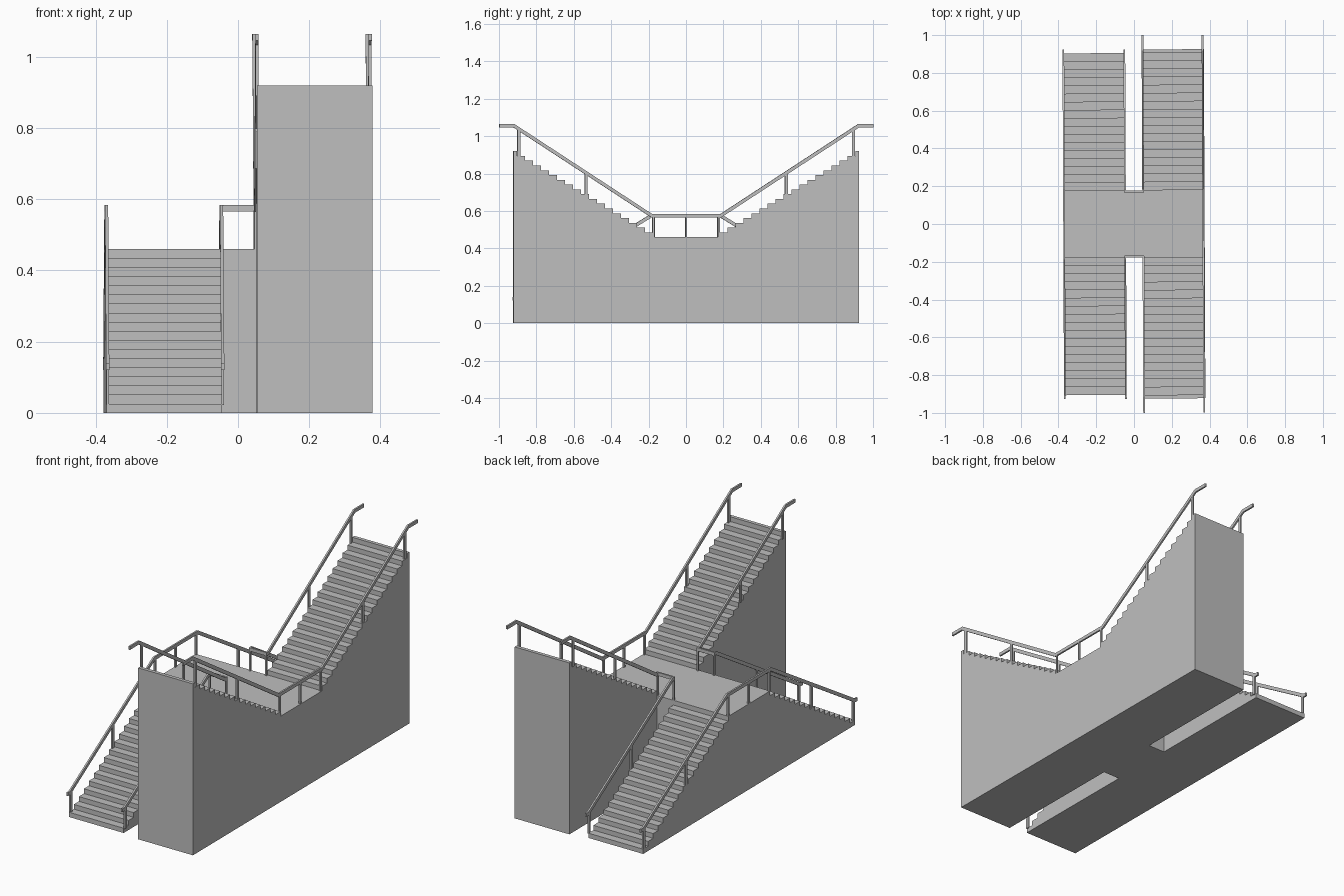
import bpy
import bmesh
from math import floor
from mathutils import Vector, Matrix

cube = bpy.data.objects.get("Cube")
if cube:
    bpy.data.objects.remove(cube)

STEPS = 18
LANDING_Z = 0.46
LANDING_Y = 0.178
END_Y = 0.905
RISE = LANDING_Z / STEPS
RUN = (END_Y - LANDING_Y) / (STEPS - 1)
RAIL_Z = 0.575
SKEW = Matrix.Rotation(0.0045, 3, "Z")   # the whole staircase is turned slightly

grey = bpy.data.materials.new("concrete_grey")
grey.use_nodes = True
colour = (0.52, 0.52, 0.52, 1)
grey.diffuse_color = colour
grey.node_tree.nodes["Principled BSDF"].inputs["Base Color"].default_value = colour


def finish(name, bm):
    """Turn a bmesh into a named grey object."""
    bmesh.ops.recalc_face_normals(bm, faces=bm.faces)
    bmesh.ops.transform(bm, matrix=SKEW.to_4x4(), verts=bm.verts)
    mesh = bpy.data.meshes.new(name)
    bm.to_mesh(mesh)
    bm.free()
    mesh.materials.append(grey)
    obj = bpy.data.objects.new(name, mesh)
    bpy.context.collection.objects.link(obj)
    return obj


def add_box(bm, low, high):
    low, high = Vector(low), Vector(high)
    size = high - low
    mat = Matrix.Translation((low + high) / 2) @ Matrix.Diagonal((*size, 1))
    bmesh.ops.create_cube(bm, size=1, matrix=mat)


def stair_profile(direction):
    """Half profile from the landing edge outward, as (y, z) points."""
    points, z = [], LANDING_Z
    for i in range(STEPS):
        y = LANDING_Y + i * RUN
        points.append((y, z))
        z += direction * RISE
        points.append((y, z))
    if direction > 0:
        points += [(0.924, z), (0.924, 0)]
    return points


def stair_block(name, x0, x1, direction):
    """Solid double flight with a landing in the middle."""
    half = stair_profile(direction)
    outline = [(-y, z) for y, z in reversed(half)] + half
    bm = bmesh.new()
    face = bm.faces.new([bm.verts.new((x0, y, z)) for y, z in outline])
    out = bmesh.ops.extrude_face_region(bm, geom=[face])
    moved = [g for g in out["geom"] if isinstance(g, bmesh.types.BMVert)]
    bmesh.ops.translate(bm, vec=(x1 - x0, 0, 0), verts=moved)
    return finish(name, bm)


def tread_height(y, direction):
    y = abs(y)
    if y <= LANDING_Y + 0.01:
        return LANDING_Z
    step = min(floor((y - LANDING_Y) / RUN) + 1, STEPS)
    return LANDING_Z + direction * step * RISE


def mitre(a, b):
    return (a + b) / (1 + a.dot(b))


def handrail(name, path, width=0.009, height=0.018):
    """Rectangular bar swept along a path with mitred corners."""
    pts = [Vector(p) for p in path]
    sides, ups = [], []
    for a, b in zip(pts, pts[1:]):
        t = (b - a).normalized()
        s = t.cross(Vector((0, 0, 1))).normalized()
        sides.append(s)
        ups.append(s.cross(t))
    bm = bmesh.new()
    rings = []
    for i, p in enumerate(pts):
        j, k = max(i - 1, 0), min(i, len(sides) - 1)
        s = mitre(sides[j], sides[k]) * width / 2
        u = mitre(ups[j], ups[k]) * height / 2
        rings.append([bm.verts.new(p + v) for v in (s + u, u - s, -s - u, s - u)])
    for a, b in zip(rings, rings[1:]):
        for i in range(4):
            n = (i + 1) % 4
            bm.faces.new((a[i], a[n], b[n], b[i]))
    bm.faces.new(rings[0])
    bm.faces.new(rings[-1])
    return finish(name, bm)


def slope_z(y, direction):
    """Rail centre height above a point on the flight."""
    y = abs(y)
    far_y, far_z = (0.92, 1.055) if direction > 0 else (0.905, 0.13)
    t = min(max((y - 0.185) / (far_y - 0.185), 0), 1)
    return RAIL_Z + t * (far_z - RAIL_Z)


def posts(name, x, ys, direction):
    bm = bmesh.new()
    for y in ys:
        w = 0.005 if abs(y) < 0.2 else 0.008
        add_box(bm, (x - 0.004, y - w, tread_height(y, direction) - 0.004),
                (x + 0.004, y + w, slope_z(y, direction)))
    return finish(name, bm)


def rail_half(x, direction, sign):
    """Rail points from the far end in to the landing."""
    ys = (1.0, 0.92, 0.185) if direction > 0 else (0.925, 0.905, 0.185)
    return [(x, sign * y, slope_z(y, direction)) for y in ys]


# Solid flights and the bridge joining their landings
stair_block("upper_flights", 0.0495, 0.374, 1)
stair_block("lower_flights", -0.374, -0.0495, -1)
bm = bmesh.new()
add_box(bm, (-0.0495, -LANDING_Y, 0), (0.0495, LANDING_Y, LANDING_Z))
finish("landing_bridge", bm)

# Outer rails run the whole length
for label, x, d in (("upper", 0.367, 1), ("lower", -0.370, -1)):
    handrail(label + "_outer_handrail", rail_half(x, d, -1) + rail_half(x, d, 1)[::-1])
    posts(label + "_outer_posts", x, (-0.895, -0.535, -0.175, 0, 0.175, 0.535, 0.895), d)

# Inner rails wrap around the end of each slot
UP_X, LOW_X = 0.049, -0.047
for label, s in (("front", -1), ("back", 1)):
    corner = [(UP_X, s * 0.172, RAIL_Z), (LOW_X, s * 0.172, RAIL_Z)]
    handrail(label + "_inner_handrail",
             rail_half(UP_X, 1, s) + corner + rail_half(LOW_X, -1, s)[::-1])
    ys = [s * y for y in (0.172, 0.535, 0.895)]
    posts(label + "_upper_inner_posts", UP_X, ys, 1)
    posts(label + "_lower_inner_posts", LOW_X, ys, -1)
